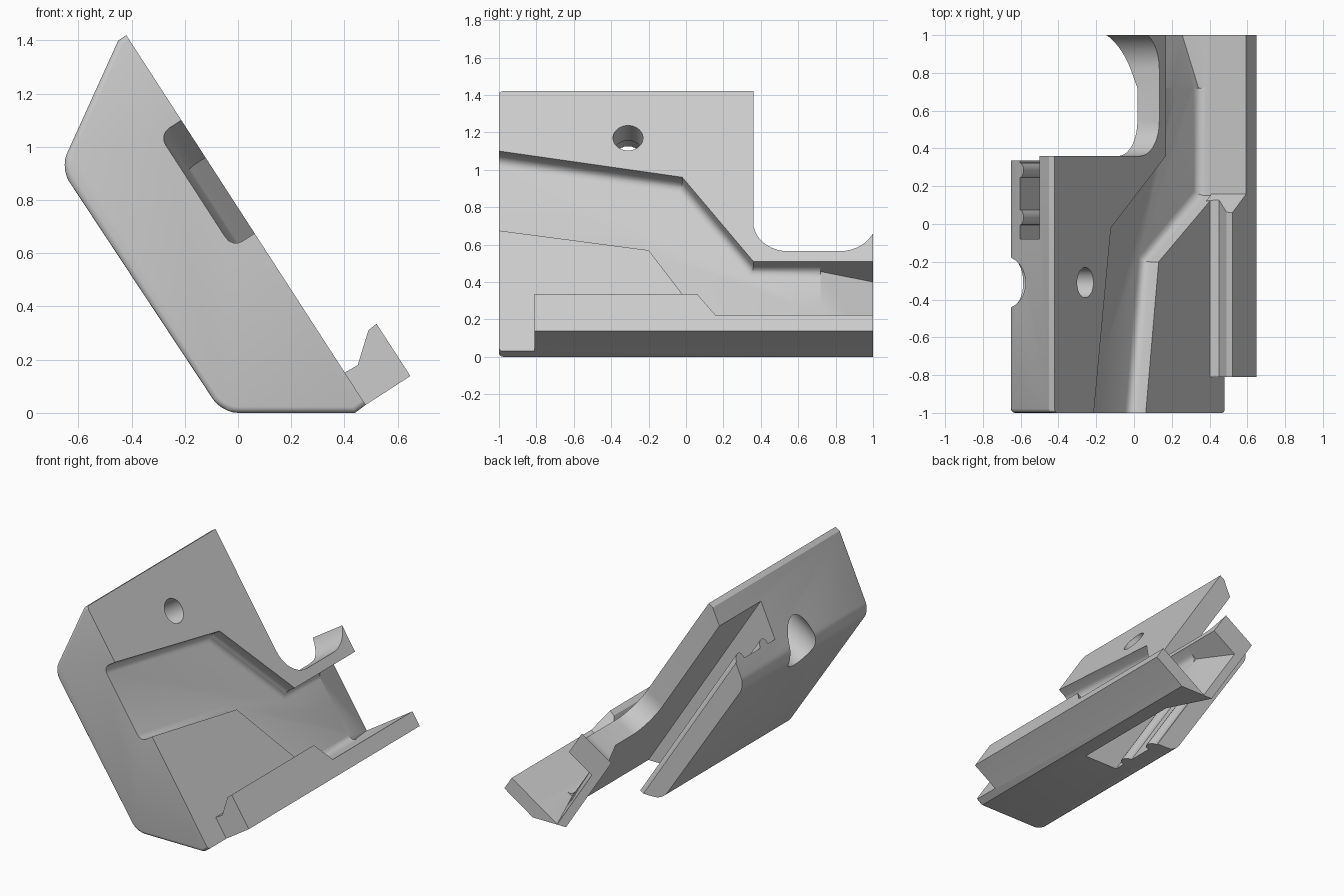
import bpy, bmesh, math
from mathutils import Vector

cube = bpy.data.objects.get("Cube")
if cube:
    bpy.data.objects.remove(cube, do_unlink=True)

grey = bpy.data.materials.new("plain grey")
grey.use_nodes = True
grey.diffuse_color = (0.6, 0.6, 0.6, 1)
grey.node_tree.nodes["Principled BSDF"].inputs["Base Color"].default_value = (0.6, 0.6, 0.6, 1)


# Tilted frame: u runs down the slanted face, n points out of it
def tilted(u, y, n):
    return Vector((-0.42 + 0.5435 * u + 0.8394 * n, y, 1.42 - 0.8394 * u + 0.5435 * n))


MAPS = {
    "front": lambda x, z, t: Vector((x, t, z)),
    "section": lambda u, n, t: tilted(u, t, n),
    "plan": lambda y, u, t: tilted(u, y, t),
    "side": lambda y, n, t: tilted(t, y, n),
}


def prism(name, pts, lo, hi, frame, bevels=(), adjust=None):
    """Extrude a 2D outline in the chosen frame; bevels = (edge test, width, segments)."""
    place = MAPS[frame]
    bm = bmesh.new()
    ends = [[bm.verts.new(place(a, b, t)) for a, b in pts] for t in (lo, hi)]
    if adjust:
        for (a, b), v in zip(pts, ends[1]):
            v.co = place(a, b, adjust(a, b))
    bm.faces.new(ends[0])
    bm.faces.new(ends[1][::-1])
    k = len(pts)
    for i in range(k):
        j = (i + 1) % k
        bm.faces.new((ends[0][j], ends[0][i], ends[1][i], ends[1][j]))
    bmesh.ops.recalc_face_normals(bm, faces=bm.faces)
    for test, width, segments in bevels:
        edges = [e for e in bm.edges if test(e.verts[0].co, e.verts[1].co)]
        bmesh.ops.bevel(bm, geom=edges, offset=width, segments=segments,
                        profile=0.5, affect="EDGES", clamp_overlap=True)
    bmesh.ops.recalc_face_normals(bm, faces=bm.faces)
    mesh = bpy.data.meshes.new(name)
    bm.to_mesh(mesh)
    bm.free()
    mesh.materials.append(grey)
    ob = bpy.data.objects.new(name, mesh)
    bpy.context.collection.objects.link(ob)
    return ob


def arc(cx, cy, r, start, end, steps=10):
    angles = [math.radians(start + (end - start) * i / steps) for i in range(steps + 1)]
    return [(cx + r * math.cos(a), cy + r * math.sin(a)) for a in angles]


def combine(target, tool, operation):
    mod = target.modifiers.new(operation.lower(), "BOOLEAN")
    mod.operation, mod.object, mod.solver = operation, tool, "EXACT"
    bpy.context.view_layer.objects.active = target
    bpy.ops.object.modifier_apply(modifier=mod.name)
    bpy.data.objects.remove(tool, do_unlink=True)


def height(p):
    return (p.x + 0.42) * 0.8394 + (p.z - 1.42) * 0.5435


# Main block with rounded long corners and a rounded front rim
def long_corner(a, b):
    return abs(a.y - b.y) > 1 and height(a) < -0.3


def front_rim(a, b):
    return max(a.y, b.y) < -0.99 and min(height(a), height(b)) < -0.01


outline = [(-0.42, 1.42), (-0.45, 1.40), (-0.668, 0.92), (-0.06, 0),
           (0.44, 0), (0.48, 0.03)]
body = prism("bracket_body", outline, -1, 1, "front",
             [(long_corner, 0.06, 5), (front_rim, 0.022, 3)])

# Rounded cutaway above the rear arm
cutaway = [(0.36, -0.5)] + arc(0.545, 0.834, 0.185, 180, 90) \
    + arc(0.82, 0.819, 0.2, 90, 0) + [(1.02, -0.5)]
combine(body, prism("arm_cutaway", cutaway, -1.2, 0.5, "plan"), "DIFFERENCE")

# Slot between the plates with two ridges, and the space below the arm
slot = [(-0.08, -0.138), (0.72, -0.138), (1.02, -0.268), (1.02, -1), (0.335, -1),
        (0.335, -0.35)] + arc(0.285, -0.35, 0.04, 0, 180, 8) \
    + arc(0.035, -0.35, 0.04, 0, 180, 8) + [(-0.08, -0.35)]
combine(body, prism("plate_slot", slot, -0.5, 2.5, "side"), "DIFFERENCE")


# Bent channel along the slanted face, with rounded floor edges
def channel_floor(a, b):
    return max(height(a), height(b)) < -0.09 and abs(a.y - b.y) > 0.01


channel = [(-1.1, 0.364), (-0.02, 0.548), (0.36, 1.084), (1.1, 1.084),
           (1.1, 1.556), (0.15, 1.556), (-0.2, 1.013), (-1.1, 0.872)]
combine(body, prism("channel", channel, -0.1, 0.3, "plan",
                    [(channel_floor, 0.045, 4)]), "DIFFERENCE")

# Channel floor drops away towards the rear end
flare = [(0.72, -0.1), (1.02, -0.21), (1.02, 0.1), (0.72, 0.1)]
combine(body, prism("channel_flare", flare, 1.084, 1.556, "side"), "DIFFERENCE")

# Screw hole and wide counterbore
for name, radius, lo, hi in (("screw_hole", 0.08, -0.6, 0.2),
                             ("counterbore", 0.135, -0.9, -0.15)):
    circle = arc(-0.31, 0.298, radius, 0, 360, 40)[:-1]
    combine(body, prism(name, circle, lo, hi, "plan"), "DIFFERENCE")

# Hooked rail and the straight lip behind it
hook = [(1.51, -0.02), (1.514, 0.056), (1.426, 0.161), (1.422, 0.2),
        (1.656, 0.2), (1.656, -0.02)]
combine(body, prism("hook_rail", hook, -0.81, 0.1, "section",
                    adjust=lambda u, n: 0.06 + 0.73 * (u - 1.422)), "UNION")
lip = [(1.556, -0.02), (1.556, 0.2), (1.656, 0.2), (1.656, -0.02)]
combine(body, prism("rear_lip", lip, 0, 1, "section"), "UNION")

# Smooth the rounded parts, keep hard edges
bpy.ops.object.select_all(action="DESELECT")
body.select_set(True)
bpy.context.view_layer.objects.active = body
bpy.ops.object.shade_smooth_by_angle(angle=math.radians(30))
